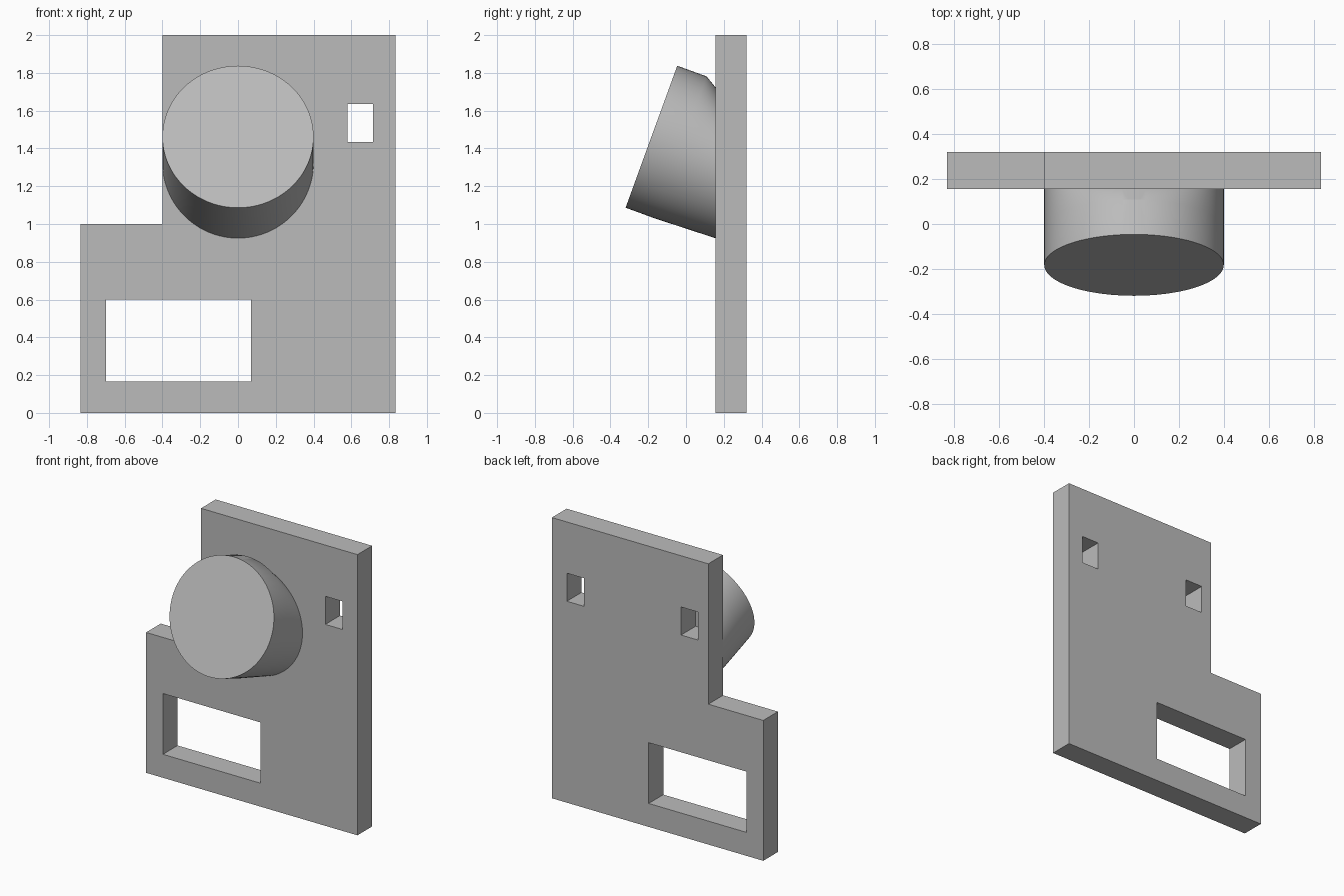
import bpy
import bmesh
from math import pi, radians
from mathutils import Matrix, Vector

default = bpy.data.objects.get("Cube")
if default:
    bpy.data.objects.remove(default, do_unlink=True)

PLATE_FRONT, PLATE_BACK = 0.155, 0.32

grey = bpy.data.materials.new("plain_grey")
grey.use_nodes = True
colour = (0.5, 0.5, 0.5, 1)
grey.diffuse_color = colour
grey.node_tree.nodes["Principled BSDF"].inputs["Base Color"].default_value = colour


def make_object(name, bm):
    bmesh.ops.recalc_face_normals(bm, faces=bm.faces)
    mesh = bpy.data.meshes.new(name)
    bm.to_mesh(mesh)
    bm.free()
    mesh.materials.append(grey)
    obj = bpy.data.objects.new(name, mesh)
    bpy.context.collection.objects.link(obj)
    return obj


def extrude_outline(name, outline, y0, y1):
    """Solid from an outline in x and z, running from y0 to y1."""
    bm = bmesh.new()
    face = bm.faces.new([bm.verts.new((x, y0, z)) for x, z in outline])
    result = bmesh.ops.extrude_face_region(bm, geom=[face])
    verts = [g for g in result["geom"] if isinstance(g, bmesh.types.BMVert)]
    bmesh.ops.translate(bm, verts=verts, vec=(0, y1 - y0, 0))
    return make_object(name, bm)


def cut_window(plate, x0, x1, z0, z1):
    """Cut a rectangular opening through the plate."""
    corners = [(x0, z0), (x1, z0), (x1, z1), (x0, z1)]
    cutter = extrude_outline("window_cutter", corners, PLATE_FRONT - 0.1, PLATE_BACK + 0.1)
    cutter.hide_render = True
    mod = plate.modifiers.new("window", "BOOLEAN")
    mod.operation = "DIFFERENCE"
    mod.solver = "EXACT"
    mod.object = cutter
    bpy.context.view_layer.objects.active = plate
    bpy.ops.object.modifier_apply(modifier=mod.name)
    bpy.data.objects.remove(cutter, do_unlink=True)


# Stepped back plate with its openings
plate = extrude_outline(
    "back_plate",
    [(-0.833, 0), (0.833, 0), (0.833, 2), (-0.4, 2), (-0.4, 1), (-0.833, 1)],
    PLATE_FRONT, PLATE_BACK)
cut_window(plate, -0.70, 0.07, 0.167, 0.60)
for left_edge in (-0.32, 0.58):
    cut_window(plate, left_edge, left_edge + 0.135, 1.435, 1.635)

# Tilted round pod: a thick tilted disc blended into an upright circle on the plate
RADIUS, TILT, THICKNESS = 0.4, radians(20), 0.165
upright = Matrix.Rotation(pi / 2, 4, "X")
tilted = Matrix.Rotation(-TILT, 4, "X") @ upright
disc_centre = Vector((0, -0.183, 1.462))
axis = Matrix.Rotation(-TILT, 3, "X") @ Vector((0, 1, 0))
rings = [
    Matrix.Translation(disc_centre) @ tilted,
    Matrix.Translation(disc_centre + axis * THICKNESS) @ tilted,
    Matrix.Translation((0, PLATE_FRONT, 1.325)) @ upright,
]
bm = bmesh.new()
for ring in rings:
    bmesh.ops.create_circle(bm, segments=96, radius=RADIUS, matrix=ring)
hull = bmesh.ops.convex_hull(bm, input=bm.verts)
loose = {g for g in hull["geom_interior"] + hull["geom_unused"]
         if isinstance(g, bmesh.types.BMVert)}
bmesh.ops.delete(bm, geom=list(loose), context="VERTS")
bmesh.ops.dissolve_limit(bm, angle_limit=radians(0.2), verts=bm.verts, edges=bm.edges)
pod = make_object("tilted_pod", bm)

# Smooth the pod's side and keep its rim crisp
bpy.ops.object.select_all(action="DESELECT")
pod.select_set(True)
bpy.context.view_layer.objects.active = pod
bpy.ops.object.shade_smooth_by_angle(angle=radians(30))
